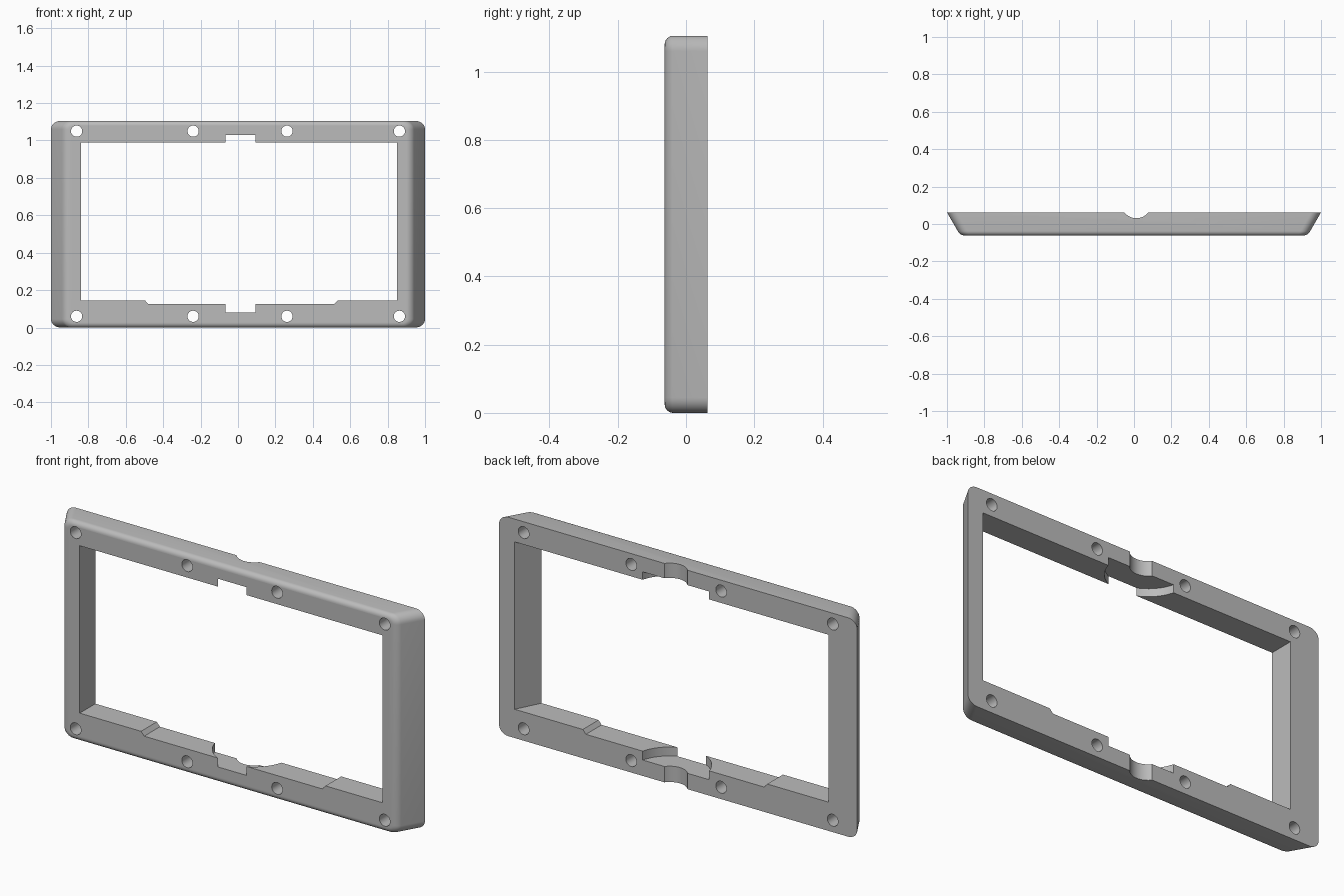
import bpy, bmesh
from mathutils import Matrix, Vector

default = bpy.data.objects.get("Cube")
if default:
    bpy.data.objects.remove(default, do_unlink=True)

HEIGHT, HALF = 1.105, 0.0625      # frame height, half depth

grey = bpy.data.materials.new("plain grey")
grey.use_nodes = True
colour = (0.5, 0.5, 0.5, 1)
grey.diffuse_color = colour
grey.node_tree.nodes["Principled BSDF"].inputs["Base Color"].default_value = colour


def add_prism(bm, outline, offset):
    """Extrude a closed 3D outline along an offset vector."""
    base = bm.faces.new([bm.verts.new(p) for p in outline])
    top = bmesh.ops.extrude_face_region(bm, geom=[base])["geom"]
    bmesh.ops.translate(bm, vec=Vector(offset),
                        verts=[v for v in top if isinstance(v, bmesh.types.BMVert)])
    bmesh.ops.recalc_face_normals(bm, faces=bm.faces)


def finish(bm, name):
    mesh = bpy.data.meshes.new(name)
    bm.to_mesh(mesh)
    bm.free()
    mesh.materials.append(grey)
    obj = bpy.data.objects.new(name, mesh)
    bpy.context.collection.objects.link(obj)
    return obj


def prism_cutter(name, outline, offset):
    bm = bmesh.new()
    add_prism(bm, outline, offset)
    return finish(bm, name)


def cylinder_cutter(name, radius, length, centre, axis="Z", segments=32):
    bm = bmesh.new()
    turn = Matrix.Rotation(1.5707963, 4, "X") if axis == "Y" else Matrix()
    bmesh.ops.create_cone(bm, cap_ends=True, segments=segments, radius1=radius,
                          radius2=radius, depth=length,
                          matrix=Matrix.Translation(centre) @ turn)
    return finish(bm, name)


# Frame body: tapered block with rounded corners and a rounded front rim
bm = bmesh.new()
add_prism(bm, [(-1, HALF, 0), (1, HALF, 0), (0.928, -HALF, 0), (-0.928, -HALF, 0)],
          (0, 0, HEIGHT))
corners = [e for e in bm.edges if abs(e.verts[0].co.y - e.verts[1].co.y) > HALF]
bmesh.ops.bevel(bm, geom=corners, offset=0.045, segments=8, profile=0.5, affect="EDGES")
rim = [e for e in bm.edges if all(v.co.y < -HALF + 0.001 for v in e.verts)]
bmesh.ops.bevel(bm, geom=rim, offset=0.025, segments=6, profile=0.5, affect="EDGES")
frame = finish(bm, "frame")

cutters = []

# Window opening: straight on one side, flared towards the back on the other
cutters.append(prism_cutter("window_cutter", [
    (-0.84, -0.1, 0.145), (0.83, -0.1, 0.145), (0.85, -HALF, 0.145),
    (0.913, HALF, 0.145), (0.93, 0.1, 0.145), (-0.84, 0.1, 0.145)], (0, 0, 0.845)))

# Shallow recess with sloped ends along the lower rail
cutters.append(prism_cutter("recess_cutter", [
    (-0.48, -0.1, 0.125), (0.515, -0.1, 0.125), (0.535, -0.1, 0.148),
    (0.535, -0.1, 0.2), (-0.5, -0.1, 0.2), (-0.5, -0.1, 0.148)], (0, 0.2, 0)))

# Round pocket and shaft groove on a shared upright axis behind the frame
cutters.append(cylinder_cutter("pocket_cutter", 0.192, 0.95, (0.0125, 0.112, 0.555), segments=96))
cutters.append(cylinder_cutter("groove_cutter", 0.081, 1.4, (0.0125, 0.112, 0.555), segments=64))

# Screw holes in both rails
for x in (-0.863, -0.24, 0.262, 0.863):
    for z in (0.06, 1.05):
        cutters.append(cylinder_cutter("screw_hole_cutter", 0.03, 0.3, (x, 0, z), "Y"))

for cutter in cutters:
    cutter.hide_render = True
    cut = frame.modifiers.new(cutter.name, "BOOLEAN")
    cut.operation, cut.solver, cut.object = "DIFFERENCE", "EXACT", cutter

# Bake the cuts and drop the cutters
graph = bpy.context.evaluated_depsgraph_get()
frame_mesh = bpy.data.meshes.new_from_object(frame.evaluated_get(graph))
frame.modifiers.clear()
frame.data = frame_mesh
for cutter in cutters:
    bpy.data.objects.remove(cutter, do_unlink=True)

bpy.ops.object.select_all(action="DESELECT")
frame.select_set(True)
bpy.context.view_layer.objects.active = frame
bpy.ops.object.shade_smooth_by_angle(angle=0.6)
